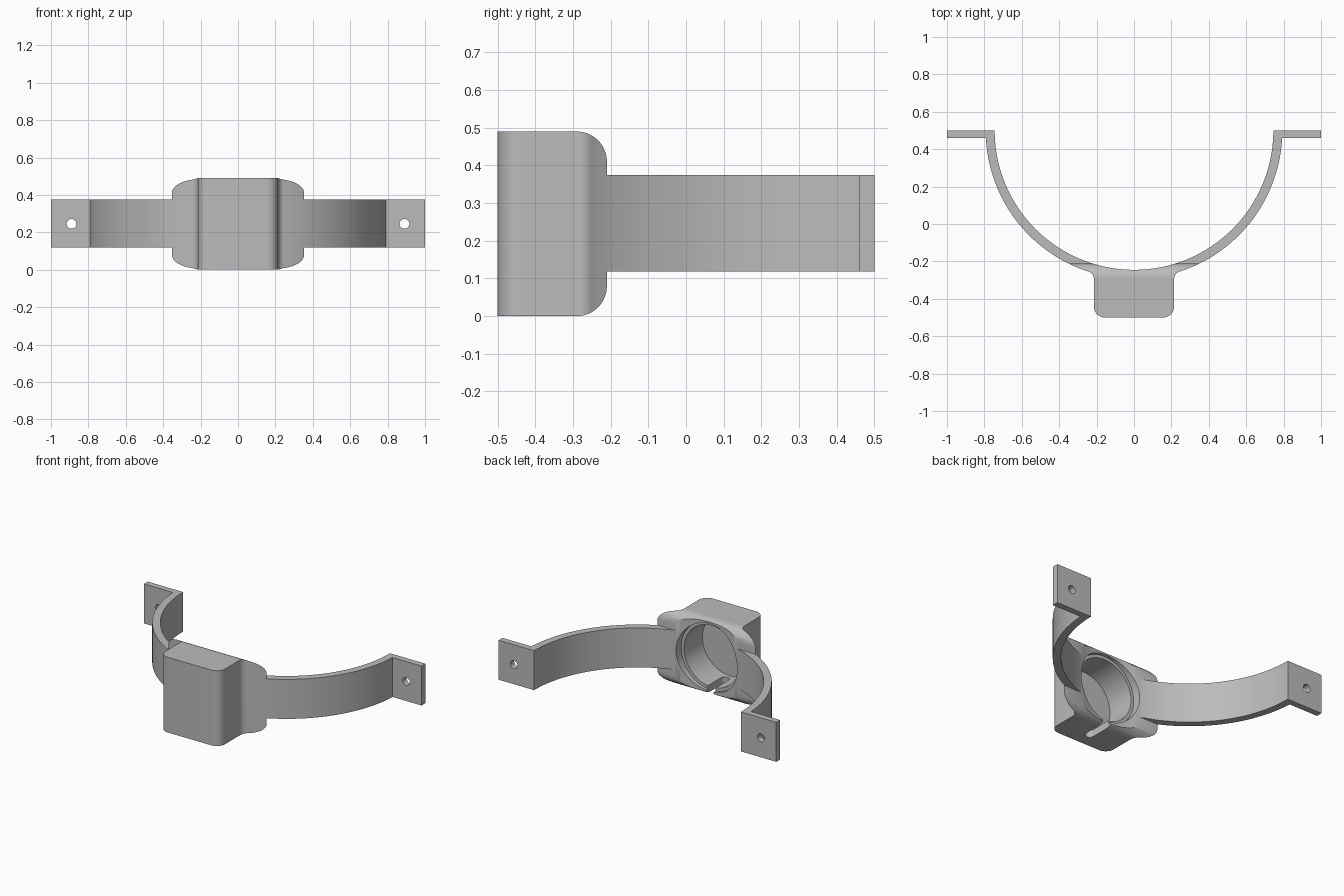
import bpy, bmesh
from math import sin, cos, asin, acos, atan2, sqrt, pi, radians

cube = bpy.data.objects.get("Cube")
if cube:
    bpy.data.objects.remove(cube, do_unlink=True)

grey = bpy.data.materials.new("plain grey")
grey.use_nodes = True
colour = (0.5, 0.5, 0.5, 1)
grey.diffuse_color = colour
grey.node_tree.nodes["Principled BSDF"].inputs["Base Color"].default_value = colour

ARC_Y, R_IN, R_OUT = 0.5, 0.745, 0.793   # strap arc
MID_Z, HEIGHT = 0.245, 0.49
HALF_W, FILLET = 0.215, 0.04


def arc(cx, cy, r, a0, a1, n):
    return [(cx + r * cos(a0 + (a1 - a0) * i / n),
             cy + r * sin(a0 + (a1 - a0) * i / n)) for i in range(n + 1)]


def prism(name, points, axis, lo, hi):
    """Extrude a closed 2D outline: (x, y) along z, (y, z) along x or (x, z) along y."""
    place = {"z": lambda p, t: (p[0], p[1], t),
             "x": lambda p, t: (t, p[0], p[1]),
             "y": lambda p, t: (p[0], t, p[1])}[axis]
    bm = bmesh.new()
    face = bm.faces.new([bm.verts.new(place(p, lo)) for p in points])
    ext = bmesh.ops.extrude_face_region(bm, geom=[face])
    shift = [b - a for a, b in zip(place((0, 0), lo), place((0, 0), hi))]
    bmesh.ops.translate(bm, vec=shift,
                        verts=[g for g in ext["geom"] if isinstance(g, bmesh.types.BMVert)])
    bmesh.ops.recalc_face_normals(bm, faces=bm.faces)
    mesh = bpy.data.meshes.new(name)
    bm.to_mesh(mesh)
    bm.free()
    mesh.materials.append(grey)
    obj = bpy.data.objects.new(name, mesh)
    bpy.context.collection.objects.link(obj)
    return obj


def disc(name, x, z, r, y0, y1, n=64):
    return prism(name, arc(x, z, r, 0, 2 * pi, n)[:-1], "y", y0, y1)


def combine(obj, cutter, operation="DIFFERENCE"):
    """Bake a boolean and drop the cutter."""
    cutter.hide_render = True
    mod = obj.modifiers.new("cut", "BOOLEAN")
    mod.operation, mod.object, mod.solver = operation, cutter, "EXACT"
    graph = bpy.context.evaluated_depsgraph_get()
    mesh = bpy.data.meshes.new_from_object(obj.evaluated_get(graph))
    obj.modifiers.clear()
    obj.data = mesh
    bpy.data.objects.remove(cutter, do_unlink=True)


def smooth(obj):
    bpy.ops.object.select_all(action="DESELECT")
    obj.select_set(True)
    bpy.context.view_layer.objects.active = obj
    bpy.ops.object.shade_smooth_by_angle(angle=radians(30))


# Housing plan: rounded front corner, fillet into the ear, ear along the strap
fx = HALF_W + FILLET
fy = ARC_Y - sqrt((R_OUT + FILLET) ** 2 - fx ** 2)
meet = atan2(fy - ARC_Y, fx)
ear_end = -asin((ARC_Y + 0.2) / R_OUT)
half = arc(HALF_W - 0.06, -0.44, 0.06, -pi / 2, 0, 10)
half += arc(fx, fy, FILLET, pi, meet + pi, 10)
half += arc(0, ARC_Y, R_OUT, meet, ear_end, 10)[1:]
half += arc(0, ARC_Y, R_IN, -asin((ARC_Y + 0.2) / R_IN), -pi / 2, 12)
outline = half + [(-x, y) for x, y in reversed(half[:-1])]
housing = prism("housing", outline, "z", -0.1, HEIGHT + 0.1)

# Side outline rounds the back edges at the top and bottom
side = [(-0.6, 0)] + arc(-0.29, 0.08, 0.08, -pi / 2, 0, 14)
side += arc(-0.29, HEIGHT - 0.08, 0.08, 0, pi / 2, 14) + [(-0.6, HEIGHT)]
combine(housing, prism("side_cutter", side, "x", -0.6, 0.6), "INTERSECT")

# Round pocket with a stepped rim, open at the back
combine(housing, disc("pocket_cutter", 0, MID_Z, 0.2, -0.455, 0))
combine(housing, disc("rim_cutter", 0, MID_Z, 0.22, -0.265, 0))

# Cable slot through the bottom wall, round at its front end
slot = [(0.028, -0.1)] + arc(0, -0.4, 0.028, 0, -pi, 12) + [(-0.028, -0.1)]
combine(housing, prism("slot_cutter", slot, "z", -0.1, 0.15))
smooth(housing)

# Curved straps with drilled mounting tabs
start = -acos(0.225 / R_IN)
for name, s in (("left_strap", 1), ("right_strap", -1)):
    pts = arc(0, ARC_Y, R_OUT, start, -asin(0.04 / R_OUT), 32)
    pts += [(1, 0.46), (1, 0.5)]
    pts += arc(0, ARC_Y, R_IN, 0, start, 32)
    strap = prism(name, [(s * x, y) for x, y in pts], "z", 0.118, 0.375)
    combine(strap, disc("screw_cutter", s * 0.89, MID_Z, 0.026, 0.4, 0.6, 32))
    smooth(strap)
